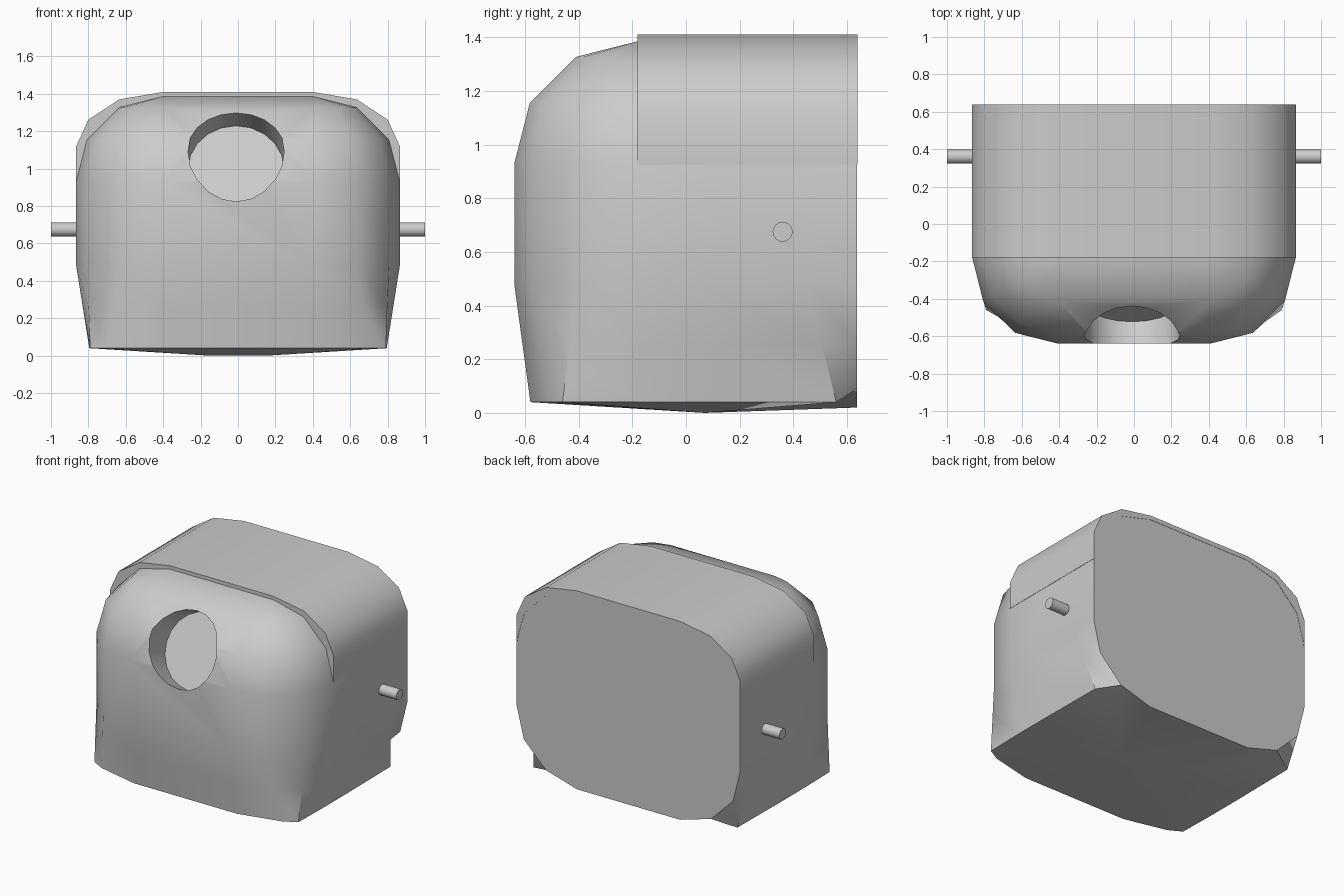
import bpy, bmesh, math
from mathutils import Vector, Matrix

if "Cube" in bpy.data.objects:
    bpy.data.objects.remove(bpy.data.objects["Cube"])


def make(name, verts, faces, angle=38):
    me = bpy.data.meshes.new(name)
    me.from_pydata(verts, [], faces)
    bm = bmesh.new()
    bm.from_mesh(me)
    bmesh.ops.remove_doubles(bm, verts=bm.verts, dist=0.0005)
    bmesh.ops.recalc_face_normals(bm, faces=bm.faces)
    bm.to_mesh(me)
    bm.free()
    ob = bpy.data.objects.new(name, me)
    bpy.context.collection.objects.link(ob)
    smooth(ob, angle)
    return ob


def smooth(ob, angle):
    bpy.ops.object.select_all(action='DESELECT')
    ob.select_set(True)
    bpy.context.view_layer.objects.active = ob
    bpy.ops.object.shade_smooth_by_angle(angle=math.radians(angle))


def cylinder(name, radius, a, b, sides):
    a, b = Vector(a), Vector(b)
    bm = bmesh.new()
    m = Matrix.Translation((a + b) / 2) @ (b - a).to_track_quat('Z', 'Y').to_matrix().to_4x4()
    bmesh.ops.create_cone(bm, cap_ends=True, segments=sides, radius1=radius,
                          radius2=radius, depth=(b - a).length, matrix=m)
    me = bpy.data.meshes.new(name)
    bm.to_mesh(me)
    bm.free()
    ob = bpy.data.objects.new(name, me)
    bpy.context.collection.objects.link(ob)
    smooth(ob, 38)
    return ob


# body: horizontal D-shaped rings, flat at the back, rounded at front and top
W, F, B, R = 0.865, -0.64, 0.637, 0.46
CORNER = [(0, R), (0.058, 0.23), (0.23, 0.058), (R, 0)]


def half_ring(d, z):
    k = (R - d) / R
    pts = [(W - d, B, z), (W - d, 0.45, z), (W - d, 0.07, z)]
    return pts + [(W - d - a * k, F + d + b * k, z) for a, b in CORNER]


low = [(0.64, B, 0.09), (0.79, 0.56, 0.04), (0.795, 0.07, 0.04), (0.795, -0.18, 0.04),
       (0.79, -0.46, 0.04), (0.70, -0.51, 0.04), (0.40, -0.58, 0.04)]
full = half_ring(0, 0.48)
mid = [tuple(p + (q - p) * 0.5 for p, q in zip(a, b)) for a, b in zip(full, low)]
mid[0] = (0.81, B, 0.26)
halves = [low, mid, full] + [half_ring(d, z) for d, z in
                             ((0, 0.93), (0.058, 1.155), (0.23, 1.327), (R, 1.385))]
rings = [h + [(-x, y, z) for x, y, z in reversed(h)] for h in halves]
n = len(rings[0])
verts = [p for r in rings for p in r]
faces = [(i * n + j, i * n + j + 1, (i + 1) * n + j + 1, (i + 1) * n + j)
         for i in range(len(rings) - 1) for j in range(n - 1)]
top = (len(rings) - 1) * n
faces += [(top + j, top + j + 1, top + n - 2 - j, top + n - 1 - j) for j in range(n // 2 - 1)]

# slightly bulging underside
c = len(verts)
verts += [(0.15, 0.07, 0), (-0.15, 0.07, 0), (0.4, B, 0.02), (-0.4, B, 0.02)]
h = n // 2
for j in range(h - 1):
    faces += [(c, j, j + 1), (c + 1, n - 1 - j, n - 2 - j)]
faces += [(c, h - 1, h, c + 1), (c, c + 2, 0), (c + 1, c + 3, n - 1), (c, c + 1, c + 3, c + 2)]

# flat back panel
right = [i * n for i in range(len(rings))]
left = [i * n + n - 1 for i in range(len(rings))]
faces.append(tuple([c + 2] + right + left[::-1] + [c + 3]))
body = make("body", verts, faces)

# round tilted recess in the front
t = math.radians(26)
floor = Vector((-0.01, -0.41, 0.998))
cutter = cylinder("recess_cutter", 0.257, floor,
                  floor + 0.6 * Vector((0, -math.cos(t), math.sin(t))), 20)
mod = body.modifiers.new("recess", 'BOOLEAN')
mod.operation = 'DIFFERENCE'
mod.solver = 'EXACT'
mod.object = cutter
bpy.ops.object.select_all(action='DESELECT')
body.select_set(True)
bpy.context.view_layer.objects.active = body
bpy.ops.object.modifier_move_to_index(modifier="recess", index=0)
bpy.ops.object.modifier_apply(modifier="recess")
bpy.data.objects.remove(cutter)
smooth(body, 38)

# arched cover plate over the rear of the body
outer = [(0.867, 0.925), (0.867, 1.115), (0.80, 1.262), (0.635, 1.37), (0.40, 1.41)]
inner = [(0.862, 0.925), (0.855, 0.97), (0.802, 1.15), (0.632, 1.32), (0.40, 1.38)]
mirror = lambda p: p + [(-x, z) for x, z in reversed(p)]
o, i = mirror(outer), mirror(inner)
m = len(o)
verts = [(x, y, z) for y in (-0.18, 0.639) for x, z in o + i]
faces = []
for j in range(m - 1):
    faces += [(j, j + 1, m + j + 1, m + j),
              (2 * m + j, 3 * m + j, 3 * m + j + 1, 2 * m + j + 1),
              (j, 2 * m + j, 2 * m + j + 1, j + 1),
              (m + j, m + j + 1, 3 * m + j + 1, 3 * m + j)]
faces += [(0, m, 3 * m, 2 * m), (m - 1, 3 * m - 1, 4 * m - 1, 2 * m - 1)]
make("cover_plate", verts, faces)

# side pins
for side, name in ((1, "right_pin"), (-1, "left_pin")):
    cylinder(name, 0.037, (side * 0.75, 0.36, 0.675), (side, 0.36, 0.675), 24)
